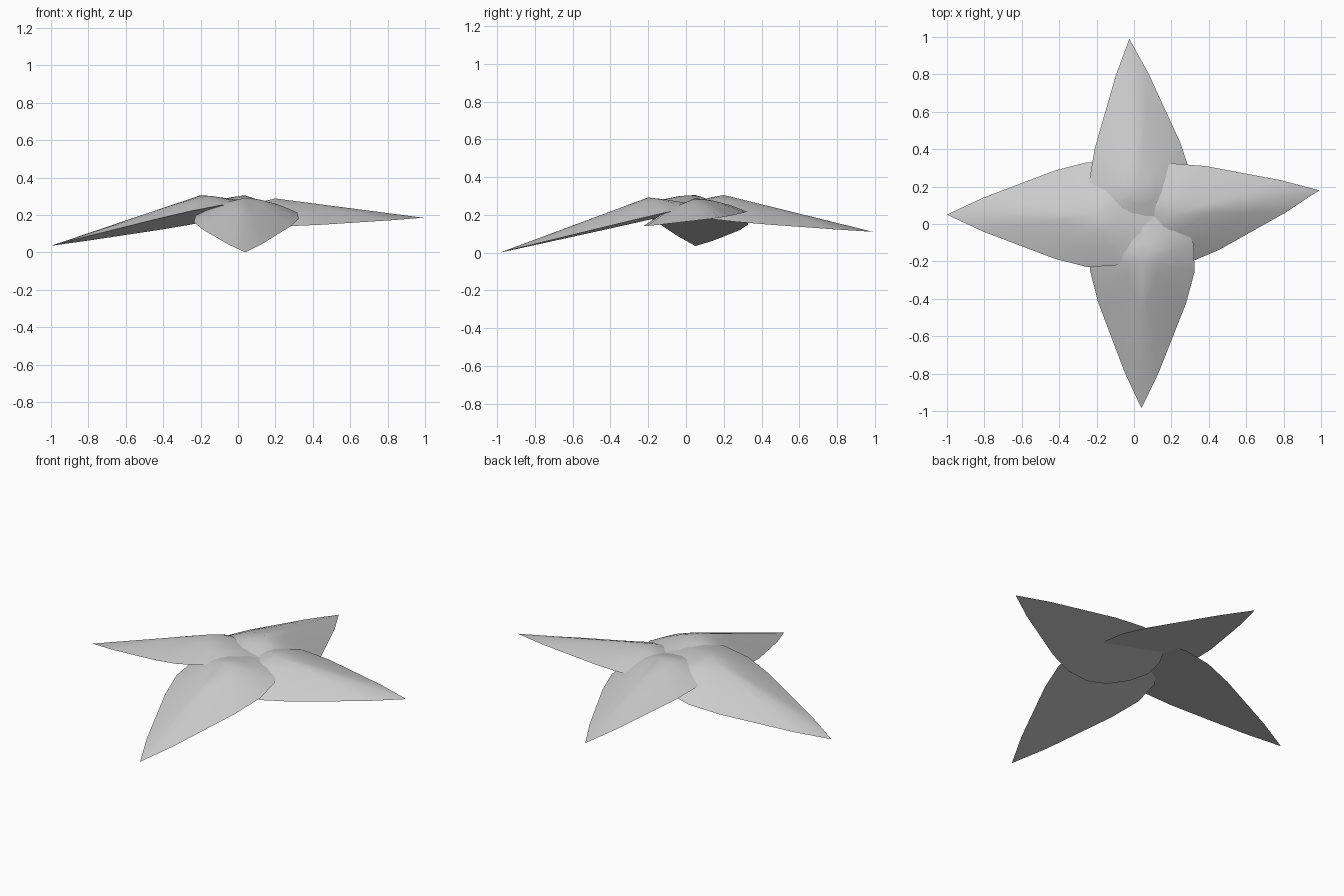
import bpy
from mathutils import Vector

if "Cube" in bpy.data.objects:
    bpy.data.objects.remove(bpy.data.objects["Cube"])

# Leaf half outline: (distance from the centre, half width)
HALF = [(0.8, 0.09), (0.6, 0.167), (0.42, 0.236), (0.25, 0.28),
        (0.1, 0.272), (0.0, 0.215), (-0.07, 0.11)]
TIP_R, PEAK_R, END_R = 0.99, 0.2, -0.1
OUTLINE = ([(TIP_R, 0)] + HALF + [(END_R, 0)]
           + [(r, -w) for r, w in reversed(HALF)])


def leaf(name, base, tip, roll, width=1.0, height=0.11):
    """Flat-bottomed, ridged leaf running through base to tip, rolled sideways."""
    base, tip = Vector(base), Vector(tip)
    axis = (tip - base) / (TIP_R - PEAK_R)
    flat = Vector((axis.x, axis.y, 0)).normalized()
    side = Vector((-flat.y, flat.x, roll))

    def place(r, t, h):
        return base + axis * (r - PEAK_R) + side * t * width + Vector((0, 0, h))

    n = len(OUTLINE)
    verts = [place(r, t, 0) for r, t in OUTLINE]
    # two slightly bulged rings between the rim and the peak
    for k in (0.67, 0.33):
        for r, t in OUTLINE:
            bulge = 0.012 * abs(t) / 0.28
            verts.append(place(PEAK_R + (r - PEAK_R) * k, t * k,
                               height * (1 - k) + bulge))
    verts.append(place(PEAK_R, 0, height))
    faces = [tuple(reversed(range(n)))]
    for i in range(n):
        j = (i + 1) % n
        faces += [(i, j, n + j, n + i),
                  (n + i, n + j, 2 * n + j, 2 * n + i),
                  (2 * n + i, 2 * n + j, 3 * n)]
    mesh = bpy.data.meshes.new(name)
    mesh.from_pydata(verts, [], faces)
    obj = bpy.data.objects.new(name, mesh)
    bpy.context.collection.objects.link(obj)
    # smooth top, flat underside with a crisp rim
    mesh.polygons.foreach_set("use_smooth", [len(p.vertices) < 5 for p in mesh.polygons])
    mesh.update()
    return obj


# Four overlapping leaves, each left edge lying over its neighbour
leaf("front_leaf", (0.045, -0.2, 0.182), (0.04, -0.985, 0.0), 0.03)
leaf("right_leaf", (0.2, 0.05, 0.178), (0.99, 0.18, 0.185), 0.14, 0.96)
leaf("back_leaf", (0.035, 0.2, 0.195), (-0.025, 0.99, 0.11), 0.1, 0.97)
leaf("left_leaf", (-0.2, 0.05, 0.195), (-1.0, 0.05, 0.035), 0.13)
